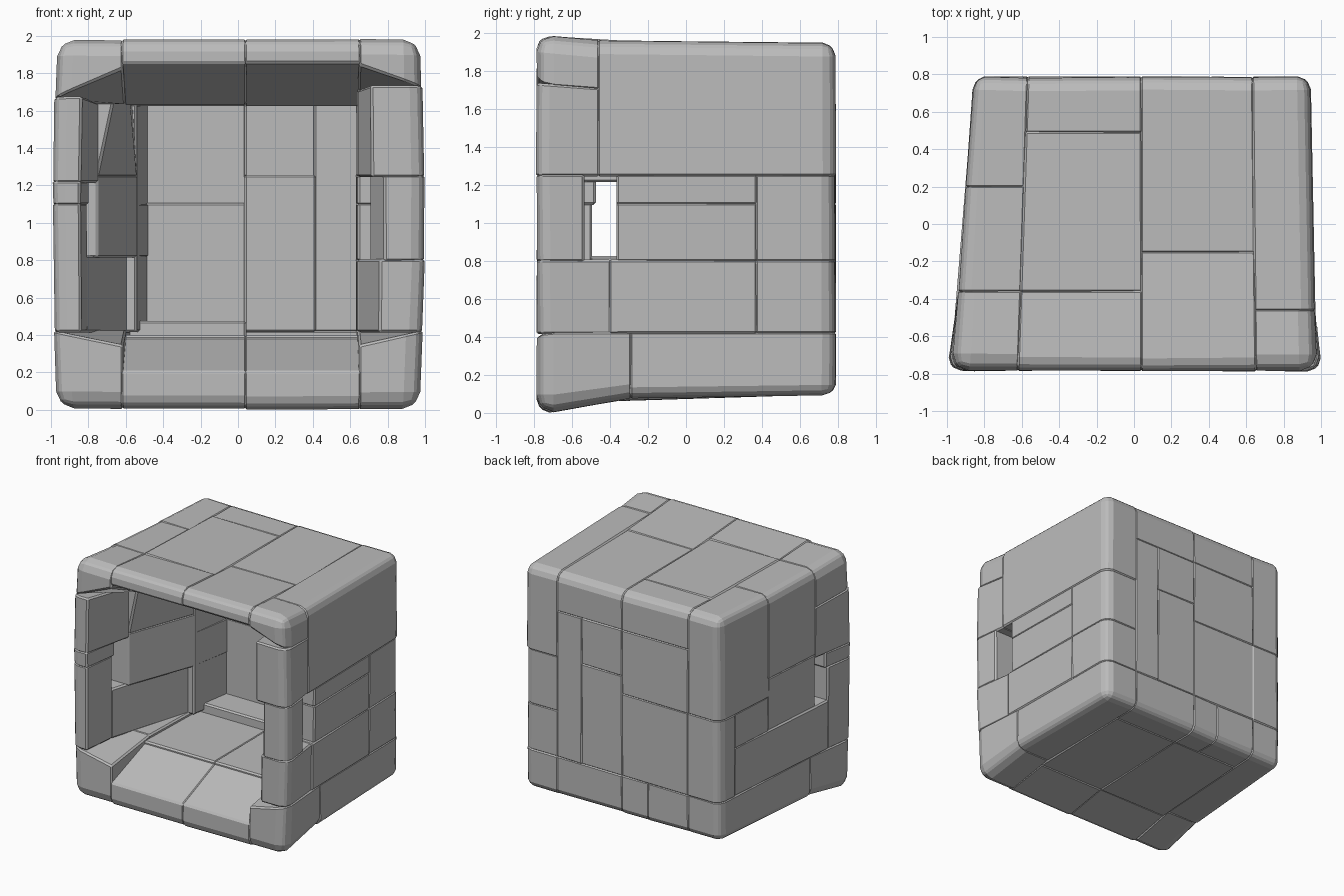
import bpy
import bmesh
import random
from mathutils import Vector

random.seed(4)
cube = bpy.data.objects.get("Cube")
if cube:
    bpy.data.objects.remove(cube, do_unlink=True)

stone = bpy.data.materials.new("light_grey_stone")
stone.use_nodes = True
GREY = (0.5, 0.5, 0.5, 1)
stone.diffuse_color = GREY
stone.node_tree.nodes["Principled BSDF"].inputs["Base Color"].default_value = GREY

# Shared grid lines of the masonry
SIDE, FRONT, BACK, TOP = 0.97, -0.79, 0.79, 1.99
LEFT_IN, MID, RIGHT_IN = -0.62, 0.04, 0.65
BASE, SILL, HEAD, CEIL = 0.42, 0.8, 1.25, 1.67
COURSE = 1.1       # seam height on the low-x wall and the back
LIP, INNER = -0.36, 0.55
LIMITS = ((-SIDE, SIDE), (FRONT, BACK), (0, TOP))
OVERLAP = 0.006    # neighbouring stones bite into each other


def outer_axes(p):
    """Which outer faces of the whole cube a point lies on."""
    return [c < lo + 0.005 or c > hi - 0.005 for c, (lo, hi) in zip(p, LIMITS)]


def warp(p):
    """Lean one side inward, lift the underside and swell the front posts."""
    t = min(1, max(0, (p.y - FRONT) / (BACK - FRONT)))
    swell = 0.04 * max(0, 1 - t / 0.25) * max(0, (abs(p.x) - 0.6) / 0.37)
    swell *= 1 - 0.8 * (p.z - 1) ** 2
    p.x += swell if p.x > 0 else -swell
    p.x += 0.11 * t * max(0, (-p.x - 0.3) / 0.67)
    p.x -= 0.025 * t * max(0, p.x)
    if p.z > 1.5:
        p.z -= 0.04 * min(1, t * 3)
    p.z += 0.09 * min(1, max(0, t - 0.08) * 3.5) * max(0, 1 - p.z / BASE)


def block(name, x, y, z, flare_x=0, flare_z=0, taper=False, round_by=0.07):
    """One rough stone; flare opens its inner front edge, taper slants its inner face."""
    ranges = [(max(lo - OVERLAP, low), min(hi + OVERLAP, high))
              for (lo, hi), (low, high) in zip((x, y, z), LIMITS)]
    bm = bmesh.new()
    bmesh.ops.create_cube(bm, size=1)
    for v in bm.verts:
        v.co = Vector([lo if c < 0 else hi for c, (lo, hi) in zip(v.co, ranges)])
    rims = [e for e in bm.edges
            if sum(outer_axes((e.verts[0].co + e.verts[1].co) / 2)) >= 2]
    cx, cz = sum(x) / 2, sum(z) / 2
    for v in bm.verts:
        p = v.co
        outer = outer_axes(p)
        inner = (p.x - cx) * cx < 0
        if taper and inner and not outer[2] and p.y < BACK - 0.01:
            p.x = min(-0.5, max(-0.82, -0.82 + 0.36 * (p.y + 0.5)))
        if p.y < FRONT + 0.01:
            if inner:
                p.x += flare_x
            # Corner stones are cut down on their inner side only
            if (inner or abs(cx) < 0.5) and (p.z - cz) * (cz - 1) < 0:
                p.z += flare_z
        for i, (lo, hi) in enumerate(LIMITS):
            if outer[i]:
                inward = 1 if p[i] < (lo + hi) / 2 else -1
                p[i] += inward * random.uniform(0, 0.01)
    if rims:
        bmesh.ops.bevel(bm, geom=rims, offset=round_by, segments=2,
                        profile=0.5, affect='EDGES', clamp_overlap=True)
    for v in bm.verts:
        warp(v.co)
    bmesh.ops.recalc_face_normals(bm, faces=bm.faces)
    mesh = bpy.data.meshes.new(name)
    bm.to_mesh(mesh)
    bm.free()
    mesh.materials.append(stone)
    ob = bpy.data.objects.new(name, mesh)
    bpy.context.collection.objects.link(ob)
    seam = ob.modifiers.new("worn_seams", 'BEVEL')
    seam.width = 0.012
    seam.limit_method = 'ANGLE'
    seam.angle_limit = 0.7


# High-x wall
RIGHT = (RIGHT_IN, SIDE)
for name, y, z in (
        ("right_base", (-0.29, BACK), (0, BASE)),
        ("right_low_middle", (-0.4, 0.37), (BASE, SILL)),
        ("right_low_back", (0.37, BACK), (BASE, SILL)),
        ("right_centre", (LIP, 0.37), (SILL, COURSE)),
        ("right_centre_cap", (LIP, 0.37), (COURSE, HEAD)),
        ("right_centre_back", (0.37, BACK), (SILL, HEAD)),
        ("right_upper", (-0.46, BACK), (HEAD, TOP))):
    block(name, RIGHT, y, z)
block("right_base_corner", RIGHT, (FRONT, -0.29), (0, BASE), flare_z=-0.08, round_by=0.09)
block("right_top_corner", RIGHT, (FRONT, -0.46), (1.73, TOP), flare_z=0.12, round_by=0.09)
block("right_low_post", RIGHT, (FRONT, -0.4), (BASE, SILL), flare_x=0.1)
block("right_window_post", (0.71, SIDE), (FRONT, -0.54), (SILL, HEAD), flare_x=0.06)
block("right_upper_post", RIGHT, (FRONT, -0.46), (HEAD, 1.73), flare_x=0.06)

# Low-x wall, its inner face slanting from thin front posts to the back
LEFT = (-SIDE, LEFT_IN)
for name, y, z in (
        ("left_panel", (-0.5, 0.6), (BASE, 0.82)),
        ("left_low_back", (0.6, BACK), (BASE, COURSE)),
        ("left_filler", (0.2, 0.6), (0.82, COURSE)),
        ("left_window_jamb", (-0.36, 0.2), (0.82, HEAD)),
        ("left_upper_middle", (LIP, 0.2), (HEAD, TOP)),
        ("left_upper_back", (0.2, BACK), (COURSE, TOP)),
        ("left_low_post", (FRONT, -0.5), (BASE, COURSE)),
        ("left_post_joint", (FRONT, -0.48), (COURSE, 1.22)),
        ("left_upper_post", (FRONT, LIP), (1.22, CEIL))):
    block(name, LEFT, y, z, taper=True)
block("left_inner_corner", (-0.7, LEFT_IN), (0.2, 0.65), (BASE, CEIL), taper=True)
block("left_base", LEFT, (-0.3, BACK), (0, BASE))
block("left_base_corner", LEFT, (FRONT, -0.3), (0, BASE), flare_z=-0.08, round_by=0.09)
block("left_top_corner", LEFT, (FRONT, LIP), (CEIL, TOP), flare_z=0.16, round_by=0.09)

# Back wall, with slightly uneven inner depths
for name, x, depth, z in (
        ("back_low_left", (LEFT_IN, MID), INNER, (BASE, COURSE)),
        ("back_high_left", (LEFT_IN, MID), 0.58, (COURSE, CEIL)),
        ("back_low_centre", (MID, 0.42), 0.52, (BASE, HEAD)),
        ("back_high_centre", (MID, 0.42), 0.57, (HEAD, CEIL)),
        ("back_column", (0.42, RIGHT_IN), INNER, (BASE, CEIL)),
        ("back_base_left", (LEFT_IN, -0.2), INNER, (0, BASE)),
        ("back_base_centre", (-0.2, MID), INNER, (0, BASE)),
        ("back_base_right", (MID, RIGHT_IN), INNER, (0, BASE))):
    block(name, x, (depth, BACK), z)

# Floor, roof and the two flared front edges
LEFT_BAY, RIGHT_BAY = (LEFT_IN, MID), (MID, RIGHT_IN)
ROOF = (CEIL, TOP)
for side, bay, roof_seam in (("left", LEFT_BAY, LIP), ("right", RIGHT_BAY, -0.15)):
    block(side + "_floor", bay, (LIP, INNER), (0, 0.39))
    block(side + "_curb", bay, (FRONT, LIP), (0, 0.37), flare_z=-0.17)
    block(side + "_lintel", bay, (FRONT, roof_seam), ROOF, flare_z=0.19)
block("left_floor_ledge", LEFT_BAY, (0.31, INNER), (0.3, 0.47))
block("left_roof", LEFT_BAY, (LIP, 0.49), ROOF)
block("left_roof_back", LEFT_BAY, (0.49, BACK), ROOF)
block("right_roof", RIGHT_BAY, (-0.15, BACK), ROOF)
